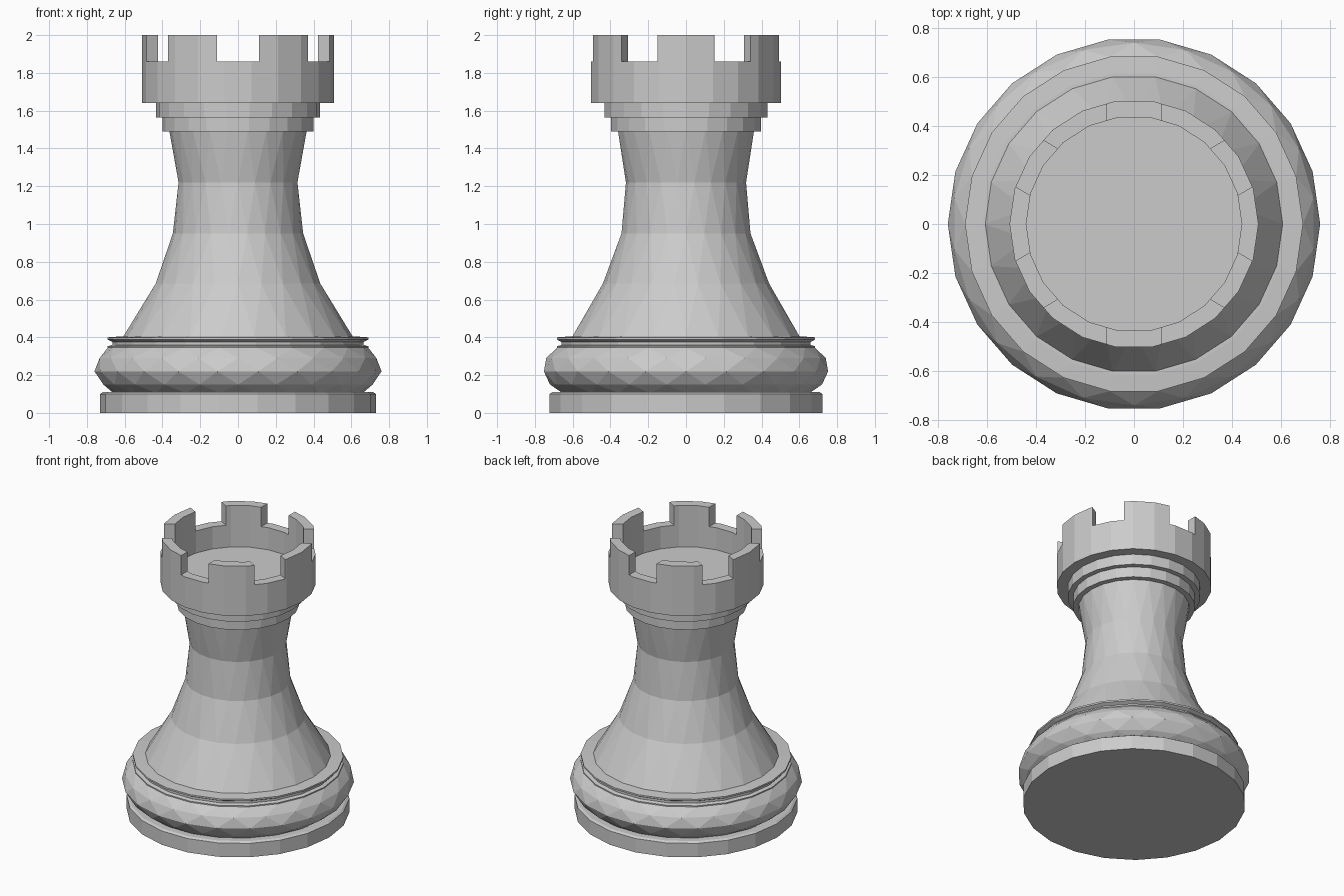
import bpy, bmesh
from math import sin, cos, pi
from mathutils import Matrix

if "Cube" in bpy.data.objects:
    bpy.data.objects.remove(bpy.data.objects["Cube"])

SIDES = 22


def lathe(name, profile, stagger=False):
    """Closed turned part from (radius, height) points; stagger gives triangular facets."""
    bm = bmesh.new()
    rings = []
    for k, (r, z) in enumerate(profile):
        shift = 0.5 * (k % 2) if stagger else 0
        rings.append([bm.verts.new((r * cos(2 * pi * (i + shift) / SIDES),
                                    r * sin(2 * pi * (i + shift) / SIDES), z))
                      for i in range(SIDES)])
    for k in range(len(rings) - 1):
        a, b = rings[k], rings[k + 1]
        for i in range(SIDES):
            j = (i + 1) % SIDES
            if not stagger:
                bm.faces.new((a[i], a[j], b[j], b[i]))
            elif k % 2 == 0:
                bm.faces.new((a[i], a[j], b[i]))
                bm.faces.new((a[j], b[j], b[i]))
            else:
                bm.faces.new((a[i], b[j], b[i]))
                bm.faces.new((a[i], a[j], b[j]))
    bm.faces.new(rings[0][::-1])
    bm.faces.new(rings[-1])
    bmesh.ops.recalc_face_normals(bm, faces=bm.faces)
    return finish(name, bm)


def finish(name, bm):
    mesh = bpy.data.meshes.new(name)
    bm.to_mesh(mesh)
    bm.free()
    ob = bpy.data.objects.new(name, mesh)
    bpy.context.collection.objects.link(ob)
    return ob


# Foot and rounded base
lathe("base_disc", [(0.73, 0), (0.73, 0.10), (0.715, 0.11)])
lathe("base_bulge", [(0.66, 0.105), (0.72, 0.15), (0.76, 0.22),
                     (0.74, 0.29), (0.69, 0.345)], stagger=True)
lathe("base_rings", [(0.69, 0.34), (0.69, 0.353), (0.665, 0.36), (0.665, 0.375),
                     (0.69, 0.388), (0.69, 0.40), (0.62, 0.405)])

# Flared body
lathe("body", [(0.61, 0.40), (0.44, 0.685), (0.345, 0.95),
               (0.318, 1.22), (0.365, 1.50)], stagger=True)

# Stepped collars under the crown
lathe("lower_collar", [(0.40, 1.49), (0.40, 1.565)])
lathe("upper_collar", [(0.435, 1.565), (0.435, 1.64)])

# Hollow crown
crown = lathe("crown", [(0.508, 1.64), (0.508, 2.0), (0.44, 2.0), (0.44, 1.70)])

# Six notches cut through the crown wall
bm = bmesh.new()
for i in range(6):
    mat = (Matrix.Rotation(pi / 6 + i * pi / 3, 4, 'Z')
           @ Matrix.Translation((0.46, 0, 1.98))
           @ Matrix.Diagonal((0.30, 0.22, 0.24, 1)))
    bmesh.ops.create_cube(bm, size=1, matrix=mat)
cutter = finish("notch_cutter", bm)
cutter.hide_render = True

mod = crown.modifiers.new("notches", 'BOOLEAN')
mod.operation = 'DIFFERENCE'
mod.solver = 'EXACT'
mod.object = cutter
bpy.context.view_layer.objects.active = crown
bpy.ops.object.modifier_apply(modifier=mod.name)
bpy.data.objects.remove(cutter)
